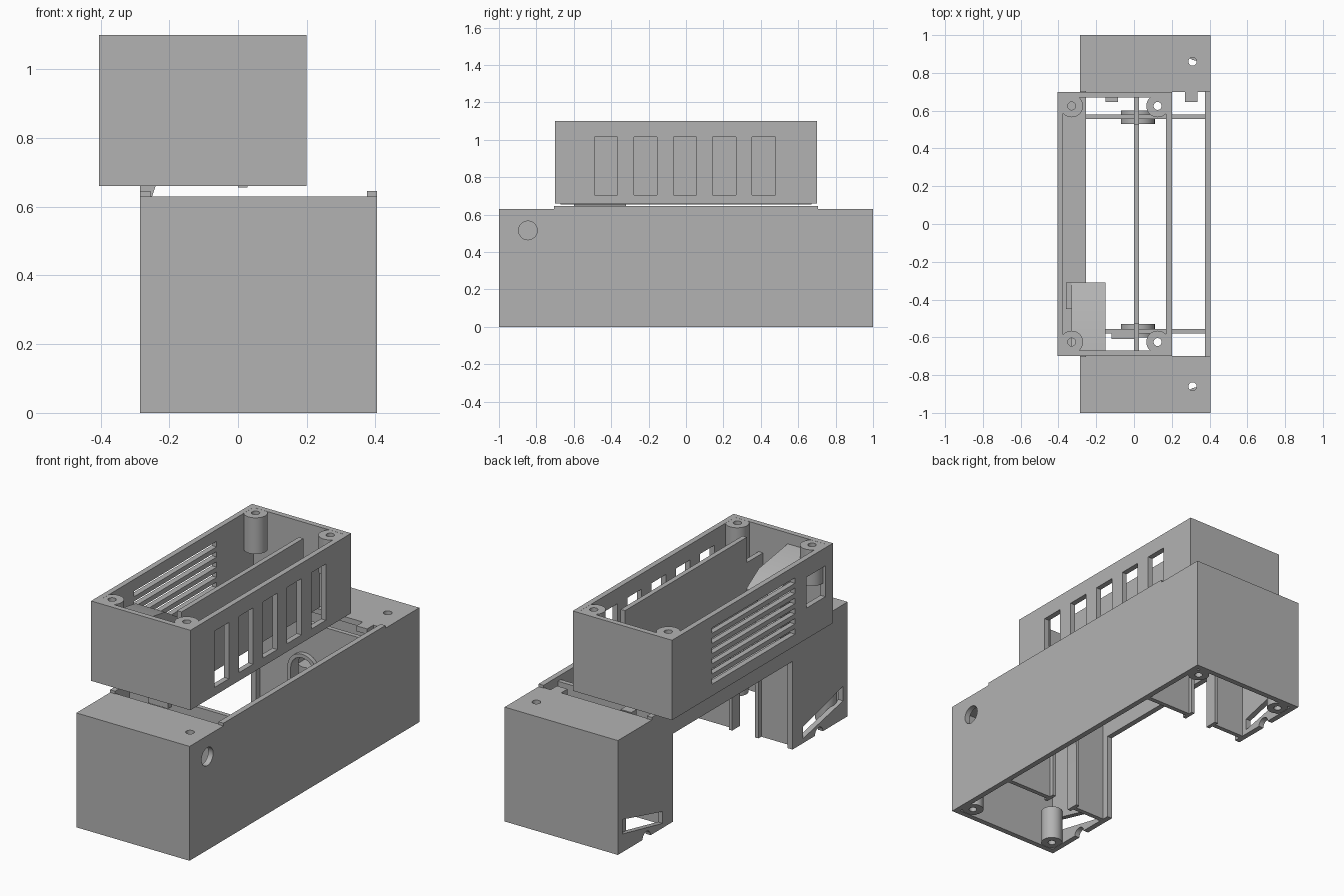
import bpy, bmesh, math

if "Cube" in bpy.data.objects:
    bpy.data.objects.remove(bpy.data.objects["Cube"])

grey = bpy.data.materials.new("plain_grey")
grey.diffuse_color = (0.45, 0.45, 0.45, 1)
grey.use_nodes = True
grey.node_tree.nodes["Principled BSDF"].inputs["Base Color"].default_value = grey.diffuse_color


def prism(name, pts, axis, a, b):
    """Extrude a 2D outline from a to b along x, y or z."""
    place = {'x': lambda p, t: (t, p[0], p[1]),
             'y': lambda p, t: (p[0], t, p[1]),
             'z': lambda p, t: (p[0], p[1], t)}[axis]
    bm = bmesh.new()
    lo = [bm.verts.new(place(p, a)) for p in pts]
    hi = [bm.verts.new(place(p, b)) for p in pts]
    bm.faces.new(lo)
    bm.faces.new(hi)
    for i in range(len(pts)):
        j = (i + 1) % len(pts)
        bm.faces.new((lo[i], lo[j], hi[j], hi[i]))
    bmesh.ops.recalc_face_normals(bm, faces=bm.faces)
    me = bpy.data.meshes.new(name)
    bm.to_mesh(me)
    bm.free()
    me.materials.append(grey)
    ob = bpy.data.objects.new(name, me)
    bpy.context.collection.objects.link(ob)
    return ob


def box(name, x0, x1, y0, y1, z0, z1):
    return prism(name, [(x0, y0), (x1, y0), (x1, y1), (x0, y1)], 'z', z0, z1)


def circle(cx, cy, r, n=32):
    return [(cx + r * math.cos(2 * math.pi * i / n),
             cy + r * math.sin(2 * math.pi * i / n)) for i in range(n)]


def arch(cx, cz, r, z0):
    top = [(cx + r * math.cos(math.pi * i / 16), cz + r * math.sin(math.pi * i / 16))
           for i in range(17)]
    return [(cx + r, z0)] + top + [(cx - r, z0)]


def boolean(ob, others, op='DIFFERENCE'):
    """Apply a boolean for each helper, then delete the helper."""
    for o in others:
        m = ob.modifiers.new("b", 'BOOLEAN')
        m.operation, m.solver, m.object = op, 'EXACT', o
        bpy.context.view_layer.update()
        ev = ob.evaluated_get(bpy.context.evaluated_depsgraph_get())
        me = bpy.data.meshes.new_from_object(ev)
        ob.modifiers.clear()
        ob.data = me
        bpy.data.objects.remove(o)
    return ob


# lower housing: open below, open on top between the end caps
lower = box("lower_housing", -.285, .405, -1, 1, 0, .63)
cuts = [box("c", -.255, .375, -.97, .97, -.1, .60),
        box("c", -.255, .375, -.70, .70, .5, .7),
        box("c", -.4, -.27 + .03, -.52, .52, -.1, .485),     # left side opening
        prism("c", circle(-.845, .515, .05), 'x', .3, .5)]   # cable hole
for s in (-1, 1):
    cuts.append(prism("c", circle(.31, s * .86, .022), 'z', .5, .7))
    # sloping slot and round notch in the left wall
    cuts.append(prism("c", [(s * .61, .025), (s * .96, .10), (s * .96, .18), (s * .61, .09)],
                      'x', -.4, -.24))
    cuts.append(prism("c", circle(s * .75, 0, .035), 'x', -.4, -.24))
boolean(lower, cuts)

# raised lips on the long walls
box("right_lip", .375, .405, -.705, .705, .63, .645)
box("left_lip", -.285, -.255, -.705, .705, .63, .645)
prism("left_seat", [(-.285, .63), (-.25, .63), (-.24, .66), (-.285, .66)], 'y', -.6, -.32)

for s, side in ((-1, "front"), (1, "back")):
    # cross partition with arched cable slot and collar
    wall = box(side + "_partition", -.255, .375, min(s * .555, s * .58), max(s * .555, s * .58), 0, .62)
    boolean(wall, [prism("c", arch(.02, .36, .07, -.1), 'y', -.8, .8)])
    y0, y1 = sorted((s * .53, s * .60))
    collar = prism(side + "_slot_collar", arch(.02, .36, .09, 0), 'y', y0, y1)
    boolean(collar, [prism("c", arch(.02, .36, .07, -.1), 'y', -.8, .8)])
    # screw posts at the bottom corners
    for x, lr in ((.33, "right"), (-.21, "left")):
        post = prism(f"{side}_{lr}_base_post", circle(x, s * .92, .055), 'z', 0.002, .19)
        boolean(post, [prism("c", circle(x, s * .92, .02), 'z', -.1, .12)])
# small tabs behind the back cap
box("back_tab_left", -.15, -.085, .645, .69, .60, .63)
box("back_tab_right", .27, .335, .645, .705, .60, .63)
box("front_tab", -.12, .0, -.61, -.575, .58, .62)

# upper housing: open top, floor only along the overhang
upper = box("upper_housing", -.405, .20, -.70, .70, .66, 1.10)
cuts = [box("c", -.375, .17, -.67, .67, .685, 1.2),
        box("c", -.255, .17, -.67, .67, .5, .8),
        box("c", -.5, -.35, -.635, -.47, .83, 1.0)]          # side window
for i in range(5):                                           # tall right windows
    y = -.4275 + i * .211
    cuts.append(box("c", .1, .3, y - .0625, y + .0625, .705, 1.015))
for i in range(6):                                           # left ventilation slots
    z = .725 + i * .056
    cuts.append(box("c", -.5, -.35, -.37, .35, z, z + .03))
boolean(upper, cuts)

# corner screw bosses of the upper housing
for x, lr, xw in ((-.33, "left", -.39), (.125, "right", .185)):
    for s, side in ((-1, "front"), (1, "back")):
        boss = prism(f"{side}_{lr}_boss", circle(x, s * .625, .06), 'z', .90, 1.0995)
        web = box("w", min(x, xw), max(x, xw), min(s * .625, s * .69), max(s * .625, s * .69),
                  .90, 1.0995)
        boolean(boss, [web], 'UNION')
        boolean(boss, [prism("c", circle(x, s * .625, .021), 'z', .8, 1.2)])

# long inner divider, lower at its ends
prism("inner_divider", [(-.67, .655), (.67, .655), (.67, .95), (.53, .95), (.53, 1.09),
                        (-.53, 1.09), (-.53, .95), (-.67, .95)], 'x', 0, .027)

# sloping chute beside the side window
prism("chute_plate", [(-.31, .88), (-.31, .93), (-.42, 1.0), (-.67, 1.04), (-.67, .97),
                      (-.42, .94)], 'x', -.33, -.15)
box("chute_bracket", -.36, -.325, -.45, -.31, .685, .93)

# smooth the round parts, keep edges sharp
for ob in bpy.context.scene.objects:
    ob.select_set(True)
    bpy.context.view_layer.objects.active = ob
bpy.ops.object.shade_smooth_by_angle(angle=math.radians(30))
